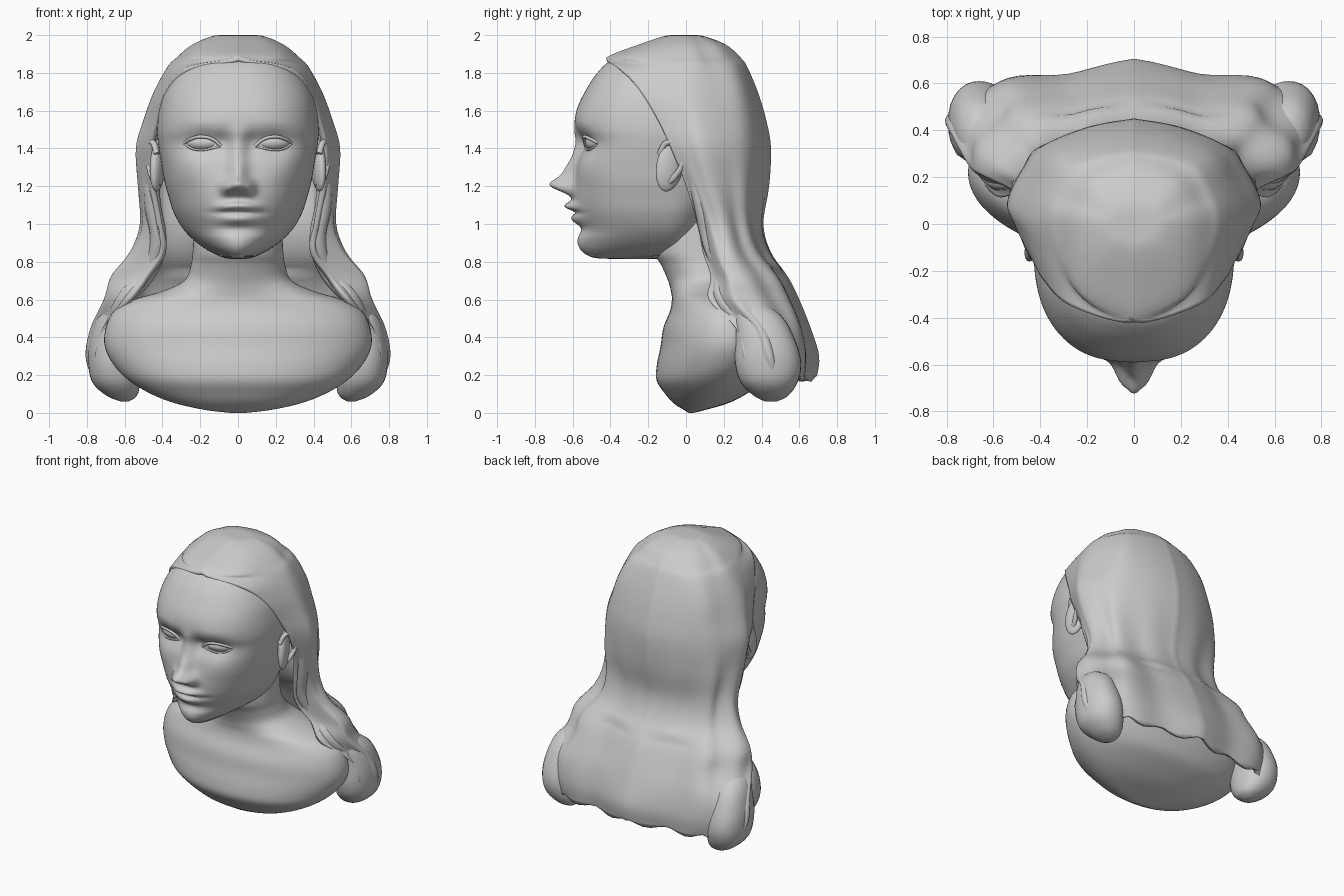
import bpy, bmesh
from math import sin, cos, pi, exp
from mathutils import Vector


def spline(rows, seg):
    """Catmull-Rom resampling of a list of equal-length tuples."""
    out, n = [], len(rows)
    for i in range(n - 1):
        a, b, c, d = rows[max(i - 1, 0)], rows[i], rows[i + 1], rows[min(i + 2, n - 1)]
        for k in range(seg):
            t = k / seg
            out.append(tuple(0.5 * (2 * q + (r - p) * t + (2 * p - 5 * q + 4 * r - s) * t * t
                                    + (3 * q - p - 3 * r + s) * t ** 3)
                             for p, q, r, s in zip(a, b, c, d)))
    out.append(tuple(rows[-1]))
    return out


def ring(z, cx, cy, rx, front, back, p, n):
    """Superellipse section, different depth to the front and the back."""
    pts = []
    for i in range(n):
        c, s = cos(2 * pi * i / n), sin(2 * pi * i / n)
        r = (abs(c) ** p + abs(s) ** p) ** (-1 / p)
        pts.append((cx + rx * c * r, cy + s * r * (back if s > 0 else front), z))
    return pts


def loft(name, rows, closed=True, caps=True):
    """Skin rows of points, ordered top to bottom and counter-clockwise."""
    bm = bmesh.new()
    v = [[bm.verts.new(p) for p in row] for row in rows]
    n = len(rows[0])
    for a, b in zip(v, v[1:]):
        for i in range(n if closed else n - 1):
            j = (i + 1) % n
            bm.faces.new((a[i], b[i], b[j], a[j]))
    if caps:
        bm.faces.new(v[0])
        bm.faces.new(v[-1][::-1])
    bmesh.ops.remove_doubles(bm, verts=bm.verts, dist=0.0005)
    me = bpy.data.meshes.new(name)
    bm.to_mesh(me)
    bm.free()
    for f in me.polygons:
        f.use_smooth = True
    ob = bpy.data.objects.new(name, me)
    bpy.context.collection.objects.link(ob)
    return ob


def ball(name, loc, scale, rot=(0, 0, 0)):
    bpy.ops.mesh.primitive_uv_sphere_add(segments=32, ring_count=20, radius=1, location=loc, rotation=rot)
    ob = bpy.context.object
    ob.name, ob.scale = name, scale
    bpy.ops.object.shade_smooth()
    return ob


def tube(name, pts, radius):
    cu = bpy.data.curves.new(name, 'CURVE')
    cu.dimensions, cu.bevel_depth, cu.bevel_resolution = '3D', radius, 3
    cu.use_fill_caps = True
    sp = cu.splines.new('BEZIER')
    sp.bezier_points.add(len(pts) - 1)
    for b, p in zip(sp.bezier_points, pts):
        b.co = p
        b.handle_left_type = b.handle_right_type = 'AUTO'
    ob = bpy.data.objects.new(name, cu)
    bpy.context.collection.objects.link(ob)
    return ob


# Face and head: z, half width, front y, back y
head = [(1.91, .12, -.25, .1), (1.87, .25, -.39, .15), (1.8, .335, -.47, .2), (1.7, .392, -.535, .25),
        (1.6, .418, -.58, .25), (1.5, .428, -.588, .25), (1.42, .422, -.57, .25), (1.3, .402, -.58, .25),
        (1.22, .388, -.592, .22), (1.14, .366, -.597, .2), (1.06, .34, -.585, .15), (.98, .295, -.56, .1),
        (.92, .24, -.565, .05), (.87, .175, -.555, .03), (.835, .11, -.52, .0), (.818, .06, -.46, -.05),
        (.815, .01, -.3, -.25)]
# Face relief: x, z, x spread, z spread, outward amount
relief = [(0, 1.37, .034, .07, .025), (0, 1.27, .036, .045, .052), (0, 1.205, .042, .03, .108),
          (.06, 1.188, .022, .025, .045), (0, 1.096, .06, .017, .05), (.07, 1.085, .04, .016, .014),
          (0, 1.025, .07, .022, .034), (0, 1.06, .085, .009, -.016), (0, .975, .08, .024, -.008),
          (.18, 1.43, .08, .05, -.036), (.075, 1.43, .03, .045, -.02), (.2, 1.53, .09, .03, .006),
          (.26, 1.29, .09, .06, .018), (0, .9, .07, .04, .01)]


def sculpt(p):
    x, y, z = p
    if y < -.1:
        for gx, gz, sx, sz, a in relief:
            y -= a * exp(-((abs(x) - gx) / sx) ** 2 * .5 - ((z - gz) / sz) ** 2 * .5)
    return (x, y, z)


rows = []
for z, w, yf, yb in spline(head, 8):
    yc = -.25 if z < .83 else -.1
    p = 2.02 + .4 * min(1, max(0, (z - .95) / .4))
    rows.append([sculpt(q) for q in ring(z, 0, yc, max(w, .01), yc - yf, max(yb - yc, .02), p, 224)])
loft("head", rows)

# Neck, shoulders and rounded chest: z, half width, front y, centre y, back y
torso = [(1.15, .23, -.1, .1, .3), (.95, .235, -.17, .07, .3), (.85, .24, -.17, .07, .3),
         (.78, .25, -.13, .1, .32), (.7, .285, -.095, .13, .38), (.645, .4, -.08, .17, .42),
         (.6, .55, -.075, .19, .44), (.54, .655, -.085, .21, .46), (.45, .7, -.12, .22, .48),
         (.35, .705, -.135, .22, .48), (.25, .655, -.155, .2, .46), (.17, .575, -.155, .16, .42),
         (.1, .46, -.11, .13, .32), (.05, .33, -.065, .09, .22), (.015, .17, -.01, .05, .1),
         (0, .04, .015, .025, .04)]
loft("neck_and_chest", [ring(z, 0, c, w, c - f, b - c, 2.05, 72) for z, w, f, c, b in spline(torso, 5)])

# Long hair: z, front edge x y, side x y, back quarter x y, back y
hair = [(2.0, 0, -.01, 0, -.01, 0, -.01, -.01), (1.998, 0, -.1, .12, 0, .085, .06, .08),
        (1.95, 0, -.25, .24, 0, .17, .16, .21), (1.88, 0, -.42, .325, 0, .23, .21, .29),
        (1.83, .27, -.35, .375, .02, .27, .25, .325), (1.7, .385, -.24, .445, .03, .33, .29, .38),
        (1.55, .437, -.15, .5, .06, .36, .32, .425), (1.4, .47, -.08, .54, .09, .39, .33, .45),
        (1.2, .465, 0, .53, .12, .4, .33, .44), (1.0, .43, .06, .522, .17, .38, .33, .41),
        (.85, .4, .09, .58, .2, .4, .37, .45), (.72, .48, .13, .685, .25, .48, .47, .54),
        (.6, .58, .12, .715, .3, .5, .53, .6), (.45, .7, .26, .775, .42, .56, .59, .66),
        (.3, .75, .3, .795, .47, .57, .61, .705), (.18, .7, .33, .76, .48, .55, .6, .69)]
rows = []
table = spline(hair, 5)
for k, (z, xf, yf, xs, ys, xq, yq, yb) in enumerate(table):
    xf = max(xf, 0) if z < 1.879 else 0
    z = min(z, 2.0)
    b = max(0, 1 - xf / .27)                      # rounder over the crown
    mx, my = .62 + .09 * b, .5 + .21 * b
    mb = .7 if z > .75 else .4
    half = spline([(xf, yf), (xs * mx + xf * (1 - mx), ys * (1 - my) + yf * my), (xs, ys),
                   (xs * .6 + xq * .4, ys * .45 + yq * .55), (xq, yq),
                   (xq * .5, yq * (1 - mb) + yb * mb), (0, yb)], 6)
    fold = .012 * min(1, max(0, (1.35 - z) / .4))
    line = []
    for i, (x, y) in enumerate(half):
        u = i / (len(half) - 1)
        d = fold * sin(u * 27 + z * 3) * min(1, 4 * (1 - u))
        hem = .015 * sin(u * 40) if k == len(table) - 1 else 0
        n = Vector((x, y - .1)).normalized() * d
        line.append((max(x, 0) + n.x, y + n.y, z + hem))
    rows.append(line + [(-x, y, zz) for x, y, zz in line[-2::-1]])
ob = loft("long_hair", rows, closed=False, caps=False)
mod = ob.modifiers.new("thickness", 'SOLIDIFY')
mod.thickness, mod.offset = .03, -1

# Hanging lock ends: z, centre x y, radius x y
lock = [(.62, .62, .3, .03, .04), (.52, .655, .38, .09, .12), (.38, .665, .42, .122, .16),
        (.26, .66, .435, .133, .175), (.16, .645, .44, .125, .15), (.09, .615, .45, .08, .09),
        (.06, .6, .45, .02, .03)]
for s, side in ((1, "left"), (-1, "right")):
    loft("hair_lock_" + side, [ring(z, s * cx, cy, rx, ry, ry, 2.2, 28) for z, cx, cy, rx, ry in spline(lock, 4)])
    # Front strand falling behind the ear and over the shoulder
    tube("front_strand_" + side, [(s * x, y, z) for x, y, z in
         ((.46, .04, 1.3), (.455, .08, 1.12), (.425, .13, .9), (.48, .19, .74), (.6, .2, .6), (.67, .38, .42))], .045)
    # Eyes with lids
    ball("eye_" + side, (s * .185, -.47, 1.43), (.098, .06, .046), (0, 0, s * .3))
    tube("upper_eyelid_" + side, [(s * x, y, z) for x, y, z in
         ((.09, -.53, 1.412), (.13, -.54, 1.446), (.19, -.537, 1.462), (.25, -.505, 1.45), (.285, -.465, 1.428))], .009)
    tube("lower_eyelid_" + side, [(s * x, y, z) for x, y, z in
         ((.09, -.53, 1.412), (.14, -.53, 1.4), (.2, -.52, 1.392), (.25, -.497, 1.402), (.285, -.465, 1.428))], .006)
    # Ears, mostly tucked under the hair, with a raised rim
    ball("ear_" + side, (s * .425, -.085, 1.31), (.035, .075, .14), (-.2, 0, s * .35))
    tube("ear_rim_" + side, [(s * x, y, z) for x, y, z in
         ((.43, -.14, 1.37), (.45, -.1, 1.43), (.475, -.035, 1.42), (.475, -.015, 1.34), (.455, -.06, 1.25),
          (.425, -.12, 1.2))], .016)
